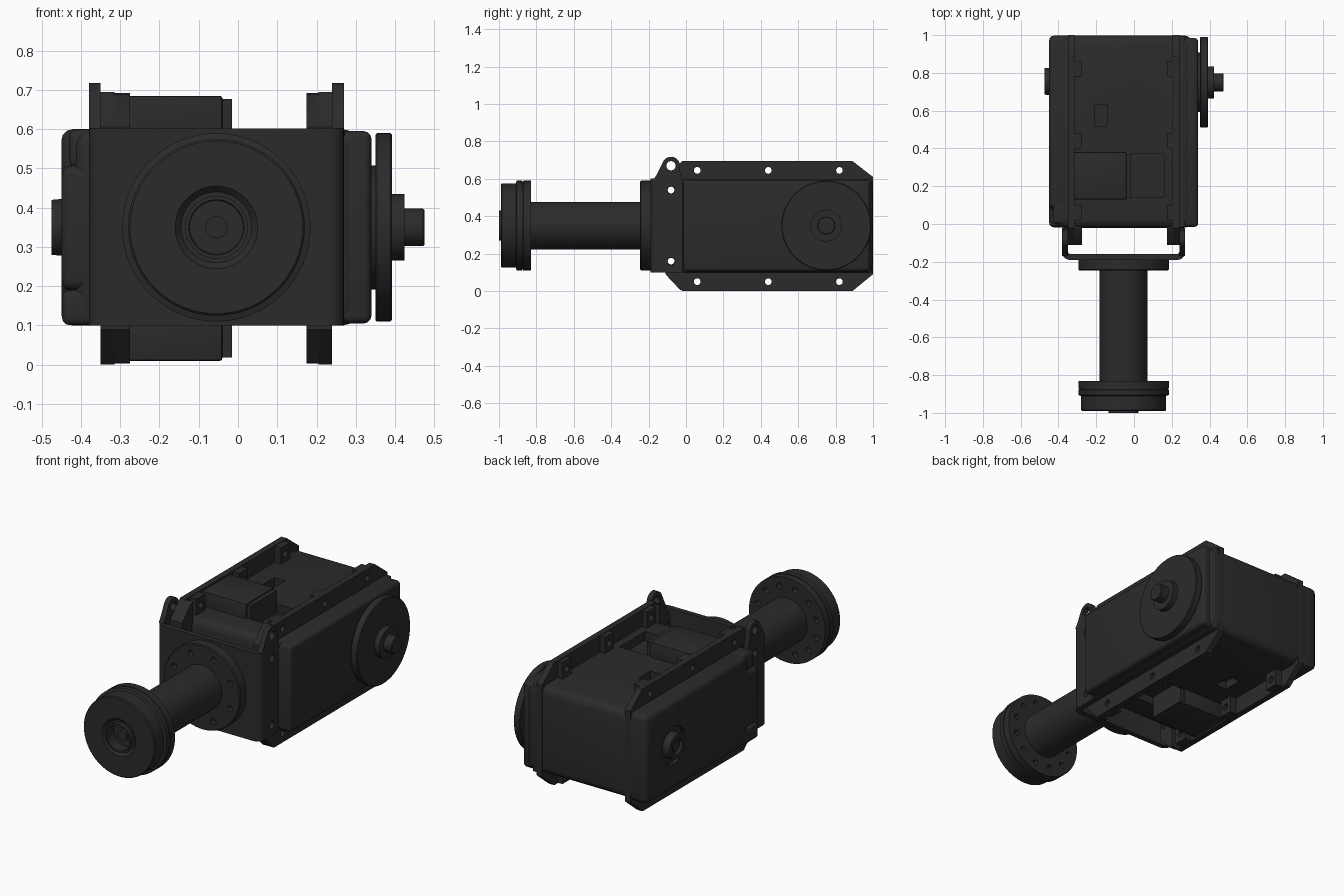
import bpy, bmesh, math
from mathutils import Vector

if "Cube" in bpy.data.objects:
    bpy.data.objects.remove(bpy.data.objects["Cube"])

MAT = bpy.data.materials.new("charcoal")
MAT.diffuse_color = (0.024, 0.024, 0.024, 1)
MAT.use_nodes = True
MAT.node_tree.nodes["Principled BSDF"].inputs["Base Color"].default_value = MAT.diffuse_color
CX, CZ = -0.055, 0.3475          # shaft axis / mirror height


def finish(bm, name, bevel=0, segs=3):
    bmesh.ops.recalc_face_normals(bm, faces=bm.faces)
    me = bpy.data.meshes.new(name)
    bm.to_mesh(me)
    bm.free()
    me.materials.append(MAT)
    ob = bpy.data.objects.new(name, me)
    bpy.context.collection.objects.link(ob)
    bpy.ops.object.select_all(action='DESELECT')
    bpy.context.view_layer.objects.active = ob
    ob.select_set(True)
    if bevel:
        m = ob.modifiers.new("bevel", 'BEVEL')
        m.width, m.segments, m.limit_method = bevel, segs, 'ANGLE'
        bpy.ops.object.modifier_apply(modifier=m.name)
    bpy.ops.object.shade_smooth_by_angle(angle=math.radians(35))
    return ob


def prism(name, pts, a, b, axis='x', **kw):
    """Outline extruded along x (points are y,z) or z (points are x,y)."""
    bm = bmesh.new()
    put = (lambda p: (a, p[0], p[1])) if axis == 'x' else (lambda p: (p[0], p[1], a))
    f = bm.faces.new([bm.verts.new(put(p)) for p in pts])
    ext = bmesh.ops.extrude_face_region(bm, geom=[f])
    d = Vector((b - a, 0, 0)) if axis == 'x' else Vector((0, 0, b - a))
    bmesh.ops.translate(bm, vec=d, verts=[v for v in ext['geom'] if isinstance(v, bmesh.types.BMVert)])
    return finish(bm, name, **kw)


def box(name, x, y, z, **kw):
    return prism(name, [(y[0], z[0]), (y[1], z[0]), (y[1], z[1]), (y[0], z[1])], x[0], x[1], **kw)


def lathe(name, prof, axis, c, n=64):
    """Revolve (radius, position) points about an axis; c = the two other coordinates."""
    bm = bmesh.new()
    rings = []
    for r, t in prof:
        ring = []
        for i in range(n):
            u = c[0] + r * math.cos(2 * math.pi * i / n)
            v = c[1] + r * math.sin(2 * math.pi * i / n)
            ring.append(bm.verts.new((t, u, v) if axis == 'x' else (u, t, v)))
        rings.append(ring)
    for p, q in zip(rings, rings[1:]):
        for i in range(n):
            j = (i + 1) % n
            bm.faces.new((p[i], p[j], q[j], q[i]))
    bm.faces.new(rings[0])
    bm.faces.new(rings[-1])
    return finish(bm, name)


def cyl(name, r, a, b, axis, c, n=20):
    return lathe(name, [(r, a), (r, b)], axis, c, n)


def cut(ob, cutters):
    for c in cutters:
        c.hide_render = True
        m = ob.modifiers.new("cut", 'BOOLEAN')
        m.operation, m.solver, m.object = 'DIFFERENCE', 'EXACT', c
        bpy.context.view_layer.objects.active = ob
        bpy.ops.object.modifier_apply(modifier=m.name)
        bpy.data.objects.remove(c)
    ob.select_set(True)
    bpy.ops.object.shade_smooth_by_angle(angle=math.radians(35))


def mz(z):
    return 2 * CZ - z


def arc(cy, cz, r, a0, a1, n=10):
    return [(cy + r * math.cos(math.radians(a0 + (a1 - a0) * i / n)),
             cz + r * math.sin(math.radians(a0 + (a1 - a0) * i / n))) for i in range(n + 1)]


# gearbox body with sunken pockets on top and bottom
body = box("gearbox_body", (-0.42, 0.31), (-0.02, 0.998), (0.1, 0.6), bevel=0.045, segs=4)
pockets = []
for s in (0, 1):
    z = (0.55, 0.7) if not s else (mz(0.7), mz(0.55))
    pockets += [box("pocket", (-0.015, 0.16), (0.14, 0.37), z),
                box("pocket", (-0.21, -0.14), (0.52, 0.63), z)]
cut(body, pockets)

# raised blocks beside the pockets
for label, lo in (("top", 0), ("bottom", 1)):
    def zz(a, b):
        return (mz(b), mz(a)) if lo else (a, b)
    box(label + "_block", (-0.32, -0.04), (0.13, 0.38), zz(0.55, 0.685), bevel=0.006, segs=2)
    box(label + "_block_step", (-0.05, -0.015), (0.14, 0.37), zz(0.55, 0.677))

# side rails with bolt bosses
rail = [(-0.11, 0.09), (-0.02, 0), (0.89, 0), (1, 0.09), (1, 0.61), (0.89, 0.695), (-0.02, 0.695), (-0.11, 0.605)]
bolts = [(y, z) for y in (0.06, 0.44, 0.82) for z in (0.05, 0.645)]
front_bolts = [(-0.08, 0.16), (-0.08, 0.54)]
for side, xo, xi, xb in (("left", -0.35, -0.315, -0.275), ("right", 0.24, 0.205, 0.175)):
    r = prism(side + "_rail", rail, min(xo, xi), max(xo, xi))
    cut(r, [cyl("hole", 0.018, xo - 0.1, xo + 0.1, 'x', p) for p in bolts + front_bolts])
    lo, hi = min(xi, xb), max(xi, xb)
    for y, z in bolts:
        zr = (0.003, 0.12) if z < 0.3 else (0.58, 0.692)
        b = box(side + "_bolt_boss", (lo, hi), (y - 0.04, y + 0.04), zr)
        cut(b, [cyl("hole", 0.018, lo - 0.1, hi + 0.1, 'x', (y, z))])
    b = prism(side + "_front_tab", [(-0.11, 0.09), (-0.03, 0.005), (-0.01, 0.005), (-0.01, 0.69),
                                    (-0.03, 0.685), (-0.11, 0.605)], lo, hi)
    cut(b, [cyl("hole", 0.018, lo - 0.1, hi + 0.1, 'x', p) for p in front_bolts])

# U-shaped front bracket: bent strip plus eared cheeks
T = 0.03
strip = ([(-0.38, -0.1)] + arc(-0.34, -0.15, 0.04, 180, 270, 6) + arc(0.23, -0.15, 0.04, 270, 360, 6)
         + [(0.27, -0.1), (0.24, -0.1)] + arc(0.225, -0.145, 0.015, 0, -90, 4)
         + arc(-0.335, -0.145, 0.015, 270, 180, 4) + [(-0.35, -0.1)])
prism("front_bracket", strip, 0.1, 0.602, axis='z')
cheek = ([(-0.15, 0.1), (-0.02, 0.1), (-0.02, 0.6), (-0.032, 0.64)]
         + arc(-0.08, 0.67, 0.048, 0, 150) + [(-0.155, 0.625), (-0.17, 0.602), (-0.15, 0.595)])
for side, x in (("left", -0.38), ("right", 0.24)):
    c = prism(side + "_bracket_ear", cheek, x, x + T)
    cut(c, [cyl("hole", 0.02, x - 0.1, x + 0.1, 'x', p) for p in front_bolts]
        + [cyl("hole", 0.025, x - 0.1, x + 0.1, 'x', (-0.08, 0.67))])

# left cover, notched at its front corners, with recessed hub
left = prism("left_cover", [(-0.018, 0.19), (0.08, 0.19), (0.08, 0.1), (0.998, 0.1), (0.998, 0.6),
                            (0.08, 0.6), (0.08, 0.508), (-0.018, 0.508)], -0.45, -0.33, bevel=0.028, segs=3)
cut(left, [cyl("recess", 0.105, -0.6, -0.432, 'x', (0.755, 0.35), 48)])
box("left_cover_lip", (-0.448, -0.33), (-0.016, 0.12), (0.101, 0.19), bevel=0.018)
box("left_cover_upper_lip", (-0.43, -0.33), (0.0, 0.12), (0.5, 0.599), bevel=0.018)
hub = lathe("left_hub", [(0.075, -0.42), (0.07, -0.475), (0.045, -0.475), (0.045, -0.455)], 'x', (0.755, 0.35), 48)
cyl("left_hub_bolt", 0.03, -0.45, -0.468, 'x', (0.755, 0.35), 6)

# right cover: base plate and raised panel
box("right_cover_base", (0.23, 0.272), (-0.018, 0.995), (0.1, 0.6), bevel=0.01)
box("right_cover_panel", (0.25, 0.34), (-0.015, 0.985), (0.105, 0.595), bevel=0.02)

# drive disc with stepped hub
lathe("drive_disc", [(0.158, 0.335), (0.158, 0.35), (0.236, 0.35), (0.24, 0.354), (0.24, 0.388), (0.236, 0.392),
                     (0.085, 0.392), (0.085, 0.424), (0.048, 0.424), (0.048, 0.471), (0.044, 0.475)],
      'x', (0.75, 0.35))

# output shaft tube
cyl("shaft_tube", 0.127, -0.88, -0.2, 'y', (CX, 0.35), 64)


def bolt_ring(n, r, a, b):
    return [cyl("hole", 0.017, a, b, 'y', (CX + r * math.cos(2 * math.pi * (i + 0.5) / n),
                                          0.35 + r * math.sin(2 * math.pi * (i + 0.5) / n)), 16) for i in range(n)]


# inner flange with bolt holes facing forward
inner = lathe("inner_flange", [(0.24, -0.185), (0.24, -0.24), (0.235, -0.245)], 'y', (CX, 0.35))
cut(inner, bolt_ring(8, 0.19, -0.3, -0.215))

# outer flange with groove, bolt holes on its back face
outer = lathe("outer_flange", [(0.24, -0.83), (0.24, -0.87), (0.236, -0.872), (0.236, -0.876), (0.24, -0.878),
                               (0.24, -0.905), (0.225, -0.91), (0.225, -0.985), (0.22, -0.99), (0.105, -0.99),
                               (0.09, -0.975), (0.08, -0.975), (0.08, -1.0), (0.07, -1.0), (0.068, -0.94),
                               (0.028, -0.94), (0.028, -0.965)], 'y', (CX, 0.35))
cut(outer, bolt_ring(12, 0.19, -0.865, -0.8))
